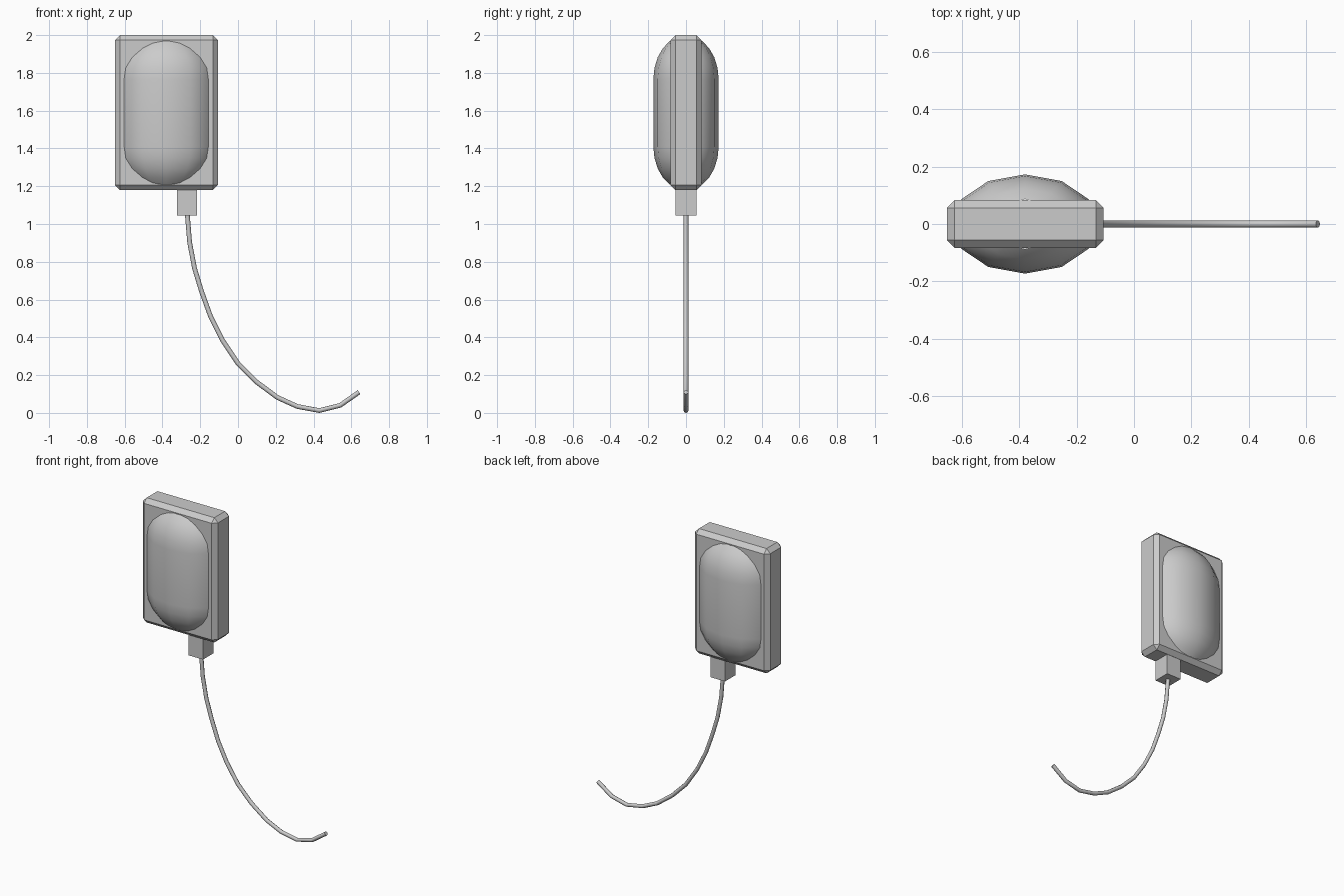
import bpy, bmesh, math

if "Cube" in bpy.data.objects:
    bpy.data.objects.remove(bpy.data.objects["Cube"])

gray = bpy.data.materials.new("plain gray")
gray.diffuse_color = (0.6, 0.6, 0.6, 1)
gray.use_nodes = True
gray.node_tree.nodes["Principled BSDF"].inputs["Base Color"].default_value = gray.diffuse_color


def box(name, lo, hi, chamfer=0):
    """Axis-aligned box with an optional flat chamfer."""
    bm = bmesh.new()
    bmesh.ops.create_cube(bm, size=1)
    for v in bm.verts:
        v.co = [(a + b) / 2 + c * (b - a) for a, b, c in zip(lo, hi, v.co)]
    if chamfer:
        bmesh.ops.bevel(bm, geom=bm.edges[:], offset=chamfer, segments=1,
                        affect='EDGES')
    return finish(name, bm)


def finish(name, bm):
    bmesh.ops.recalc_face_normals(bm, faces=bm.faces[:])
    me = bpy.data.meshes.new(name)
    bm.to_mesh(me)
    bm.free()
    me.materials.append(gray)
    ob = bpy.data.objects.new(name, me)
    bpy.context.collection.objects.link(ob)
    return ob


# Chamfered housing and the square cable plug below it
box("housing", (-0.652, -0.083, 1.18), (-0.106, 0.083, 2.0), 0.027)
box("cable_plug", (-0.322, -0.055, 1.045), (-0.216, 0.055, 1.19))

# Bulging capsule through the housing: stacked 12-sided elliptic rings, open ends
cx, cz, rx, ry, rz, half = -0.38, 1.588, 0.256, 0.173, 0.233, 0.178
lats = [-60, -45, -30, -15, 0, 0, 15, 30, 45, 60]
bm = bmesh.new()
rings = []
for i, lat in enumerate(lats):
    t = math.radians(lat)
    z = cz + rz * math.sin(t) + (half if i > 4 else -half)
    rings.append([bm.verts.new((cx + rx * math.cos(t) * math.sin(a),
                                ry * math.cos(t) * math.cos(a), z))
                  for a in (math.radians(30 * k) for k in range(12))])
for r, s in zip(rings, rings[1:]):
    for k in range(12):
        n = (k + 1) % 12
        bm.faces.new((r[k], r[n], s[n], s[k])).smooth = True
finish("capsule_bulge", bm)

# Hanging cable swept along a curved path
path = [(-0.269, 1.06), (-0.256, 0.902), (-0.23, 0.765), (-0.193, 0.643),
        (-0.145, 0.51), (-0.082, 0.384), (0, 0.262), (0.098, 0.164),
        (0.208, 0.082), (0.314, 0.034), (0.43, 0.0125), (0.541, 0.04),
        (0.641, 0.11)]
cu = bpy.data.curves.new("cable", 'CURVE')
cu.dimensions = '3D'
cu.bevel_depth = 0.0125
cu.bevel_resolution = 2
cu.use_fill_caps = True
sp = cu.splines.new('POLY')
sp.points.add(len(path) - 1)
for p, (x, z) in zip(sp.points, path):
    p.co = (x, 0, z, 1)
sp.use_smooth = True
cu.materials.append(gray)
bpy.context.collection.objects.link(bpy.data.objects.new("cable", cu))
